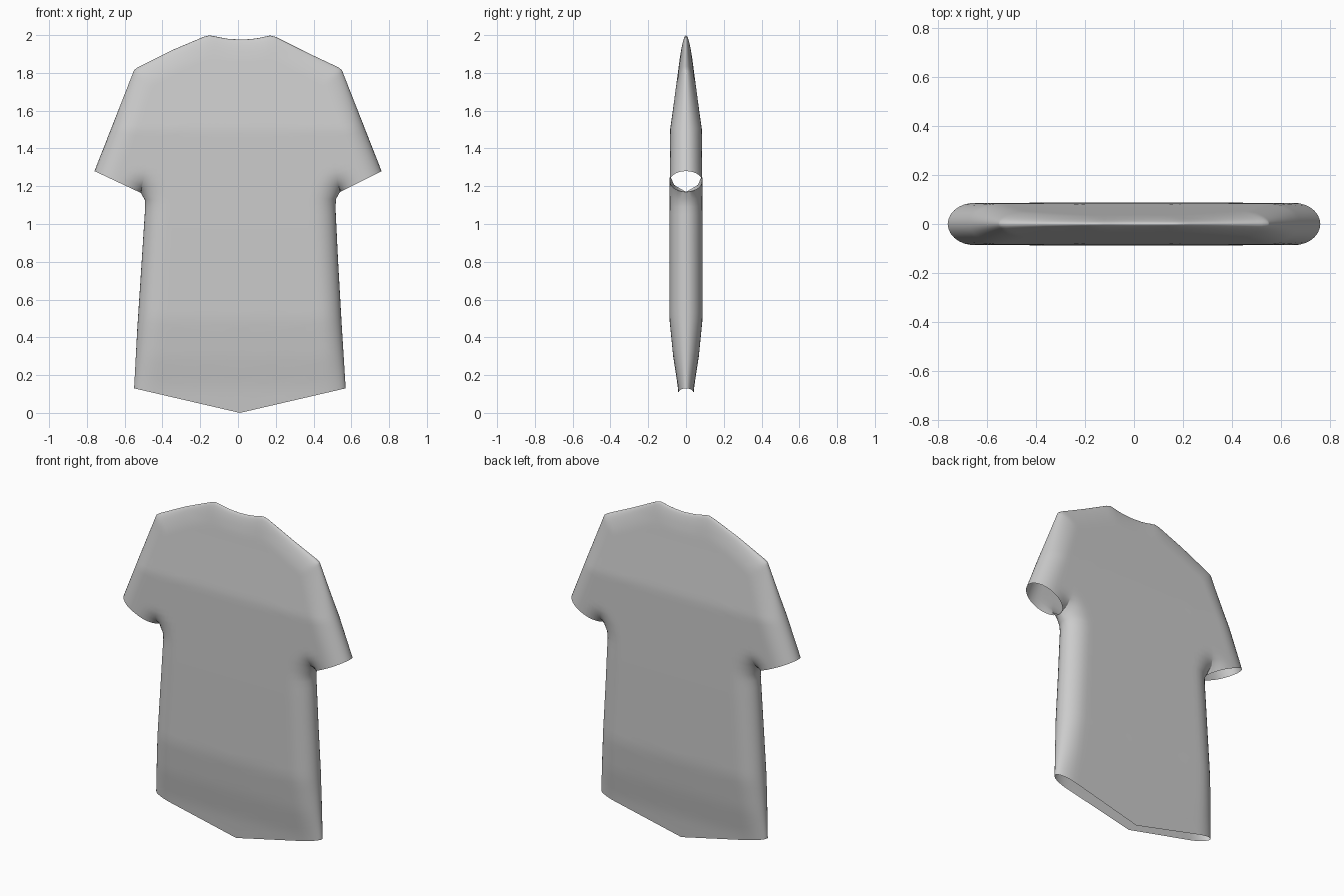
import bpy, bmesh, math
from mathutils import Vector
from mathutils.geometry import intersect_point_line

if "Cube" in bpy.data.objects:
    bpy.data.objects.remove(bpy.data.objects["Cube"])

# Outline of the shirt in the front plane (x, z)
side_l = [(-.55, .13), (-.533, .45), (-.51, .8), (-.49, 1.11), (-.495, 1.135), (-.515, 1.165)]
side_r = [(.57, .13), (.55, .45), (.53, .8), (.515, 1.11), (.52, 1.135), (.54, 1.17)]
cuff_l, cuff_r = (-.76, 1.28), (.76, 1.28)
top = [(-.55, 1.815), (-.53, 1.83), (-.35, 1.92), (-.16, 2.0), (-.13, 1.995), (-.06, 1.981), (.02, 1.976),
       (.09, 1.981), (.15, 1.993), (.18, 2.0), (.36, 1.91), (.53, 1.83), (.55, 1.815)]
seams = [side_l, side_r, [cuff_l] + top + [cuff_r]]
depth = [(0, .032), (.13, .042), (.3, .068), (.5, .088), (1.0, .088), (1.5, .084),
         (1.6, .07), (1.8, .043), (1.9, .03), (2, .02)]
ROUND = .12          # width of the rounded seam edge


def lerp_table(table, t):
    """Linear interpolation of a sorted (key, value) table."""
    for (a, va), (b, vb) in zip(table, table[1:]):
        if t <= b:
            return va + (vb - va) * max(0, (t - a) / (b - a))
    return table[-1][1]


def seam_distance(x, z):
    p, best = Vector((x, z, 0)), 9
    for line in seams:
        for a, b in zip(line, line[1:]):
            a, b = Vector((*a, 0)), Vector((*b, 0))
            t = min(1, max(0, intersect_point_line(p, a, b)[1]))
            best = min(best, (p - a.lerp(b, t)).length)
    return best


def shell(x, z):
    """Point on the front sheet: puffed out, pinched at the seams."""
    d = seam_distance(x, z)
    r = 0 if d < 1e-4 else math.sqrt(max(0, 1 - (1 - min(1, d / ROUND)) ** 2))
    return (x, -lerp_table(depth, z) * r, z)


def spread(n):
    """0..1 values, packed towards both ends."""
    return [(1 - math.cos(math.pi * i / n)) / 2 for i in range(n + 1)]


def mix(a, b, t):
    return (a[0] + (b[0] - a[0]) * t, a[1] + (b[1] - a[1]) * t)


def patch(bm, rows):
    grid = [[bm.verts.new(shell(*p)) for p in row] for row in rows]
    for r0, r1 in zip(grid, grid[1:]):
        for i in range(len(r0) - 1):
            bm.faces.new((r0[i], r0[i + 1], r1[i + 1], r1[i]))


bm = bmesh.new()
across = spread(36)

# Torso: rows from the V-shaped hem up to the armpits
left_x = [(z, x) for x, z in side_l]
right_x = [(z, x) for x, z in side_r]
hs = [i / 26 for i in range(24)] + [z / 1.0 for z in (.925, .965, 1.0)]
rows = []
for h in hs:
    zl, zr = .13 + h * (1.165 - .13), .13 + h * (1.17 - .13)
    a, b = (lerp_table(left_x, zl), zl), (lerp_table(right_x, zr), zr)
    row = []
    for u in across:
        x, z = mix(a, b, u)
        z -= .13 * (1 - abs(2 * u - 1)) * (1 - h)
        row.append((x, z))
    rows.append(row)
patch(bm, rows)

# Sleeves and chest: rows from cuffs and armpit line up to shoulders and neck
cuff = spread(14)
base = ([mix(cuff_l, side_l[-1], t) for t in cuff[:-1]]
        + [mix(side_l[-1], side_r[-1], t) for t in across]
        + [mix(side_r[-1], cuff_r, t) for t in cuff[1:]])
crest = []
for x, z in base:
    tx = x / .76 * .55
    crest.append((tx, lerp_table(top, tx)))
rows = [[mix(a, b, 1 - (1 - i / 34) ** 1.6) for a, b in zip(base, crest)] for i in range(35)]
patch(bm, rows)

bmesh.ops.remove_doubles(bm, verts=bm.verts, dist=.0005)
mesh = bpy.data.meshes.new("shirt")
bm.to_mesh(mesh)
bm.free()
shirt = bpy.data.objects.new("shirt", mesh)
bpy.context.collection.objects.link(shirt)

# Back sheet mirrored from the front, joined along the seams
mod = shirt.modifiers.new("back", 'MIRROR')
mod.use_axis = (False, True, False)
mod.merge_threshold = .0005

bpy.context.view_layer.objects.active = shirt
shirt.select_set(True)
bpy.ops.object.shade_smooth_by_angle(angle=math.radians(70))
